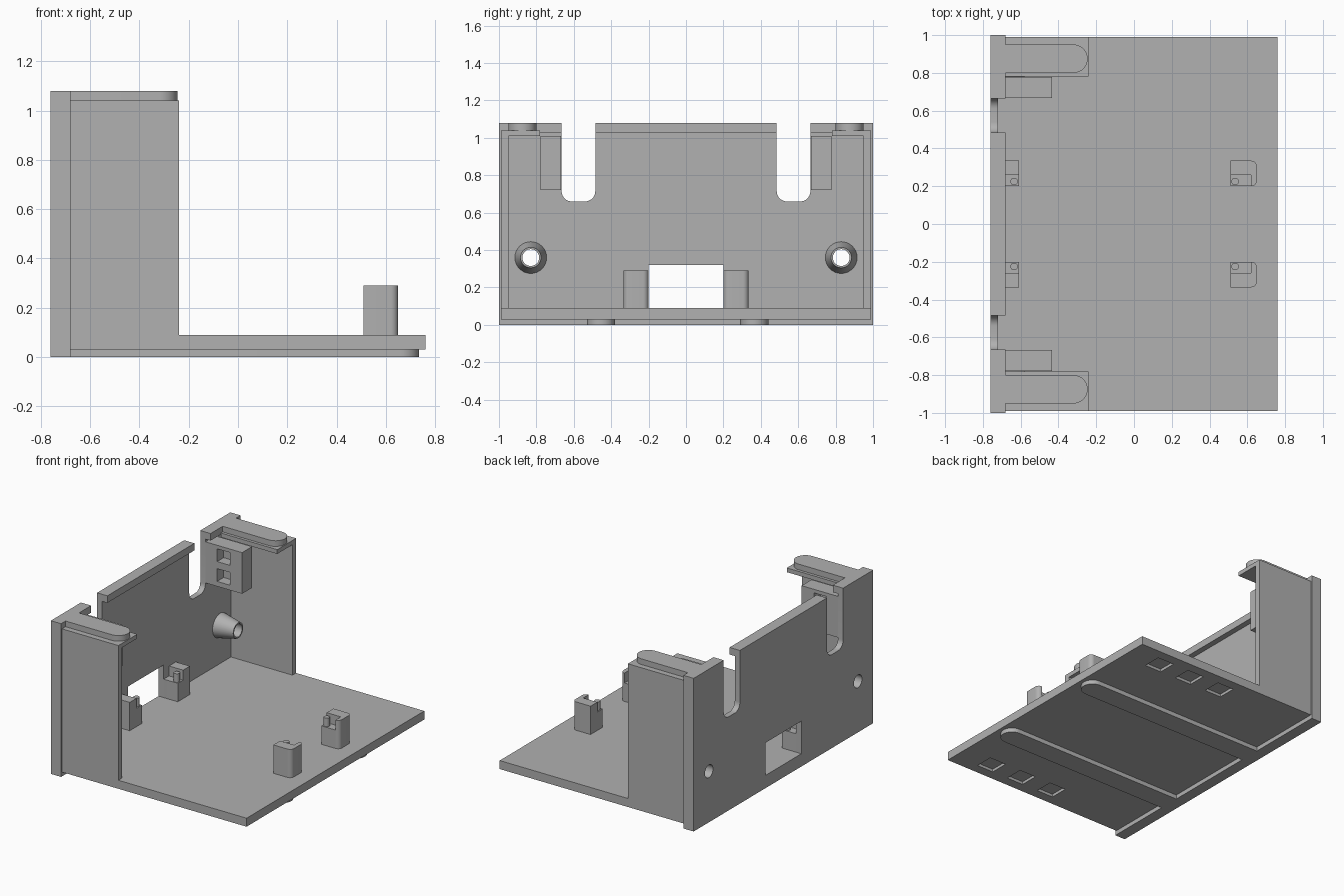
import bpy, bmesh, math

cube = bpy.data.objects.get("Cube")
if cube:
    bpy.data.objects.remove(cube)

grey = bpy.data.materials.new("plain grey")
grey.use_nodes = True
grey.diffuse_color = (0.44, 0.44, 0.44, 1)
grey.node_tree.nodes["Principled BSDF"].inputs["Base Color"].default_value = grey.diffuse_color


def finish(name, bm, smooth=False):
    bmesh.ops.recalc_face_normals(bm, faces=bm.faces)
    mesh = bpy.data.meshes.new(name)
    bm.to_mesh(mesh)
    bm.free()
    mesh.materials.append(grey)
    obj = bpy.data.objects.new(name, mesh)
    bpy.context.collection.objects.link(obj)
    if smooth:
        smooth_edges(obj)
    return obj


def activate(obj):
    bpy.ops.object.select_all(action='DESELECT')
    obj.select_set(True)
    bpy.context.view_layer.objects.active = obj


def smooth_edges(obj):
    activate(obj)
    bpy.ops.object.shade_smooth_by_angle(angle=math.radians(35))


def slab(name, points, lo, hi, axis='z', smooth=False):
    """Extrude an outline: (x, y) along z, or (y, z) along x."""
    bm = bmesh.new()
    place = (lambda p, h: (h, *p)) if axis == 'x' else (lambda p, h: (*p, h))
    rings = [[bm.verts.new(place(p, h)) for p in points] for h in (lo, hi)]
    for ring in rings:
        bm.faces.new(ring)
    n = len(points)
    for i in range(n):
        j = (i + 1) % n
        bm.faces.new((rings[0][i], rings[0][j], rings[1][j], rings[1][i]))
    return finish(name, bm, smooth)


def box(name, x, y, z):
    y = sorted(y)
    return slab(name, [(x[0], y[0]), (x[1], y[0]), (x[1], y[1]), (x[0], y[1])], *z)


def arc(cx, cy, r, start, end, steps=8):
    angles = [math.radians(start + (end - start) * i / steps) for i in range(steps + 1)]
    return [(cx + r * math.cos(a), cy + r * math.sin(a)) for a in angles]


def tongue(x0, x1, y0, y1):
    """Strip with a half-round +x end."""
    r = (y1 - y0) / 2
    return [(x0, y0)] + arc(x1 - r, y0 + r, r, -90, 90, 20) + [(x0, y1)]


def cone(name, y, z, x0, x1, r0, r1):
    bm = bmesh.new()
    ends = [[bm.verts.new((x, *p)) for p in arc(y, z, r, 0, 360, 32)[:-1]]
            for x, r in ((x0, r0), (x1, r1))]
    for ring in ends:
        bm.faces.new(ring)
    for i in range(32):
        j = (i + 1) % 32
        bm.faces.new((ends[0][i], ends[0][j], ends[1][j], ends[1][i]))
    return finish(name, bm)


def cut(obj, cutters):
    activate(obj)
    for cutter in cutters:
        mod = obj.modifiers.new("cut", 'BOOLEAN')
        mod.operation, mod.solver, mod.object = 'DIFFERENCE', 'EXACT', cutter
        bpy.ops.object.modifier_apply(modifier=mod.name)
        bpy.data.objects.remove(cutter)


# Main sizes
BACK, SKIN, RIM, FRONT = -0.76, -0.72, -0.68, 0.76
TOP, FLOOR, UNDER = 1.08, 0.09, 0.03
SIDES = (("left", 1), ("right", -1))
NOTCH_IN, NOTCH_OUT, NOTCH_LOW, R = 0.485, 0.665, 0.66, 0.055

# Back wall outline with two round-bottomed notches
half = [(NOTCH_IN, TOP)]
half += arc(NOTCH_IN + R, NOTCH_LOW + R, R, 180, 270)
half += arc(NOTCH_OUT - R, NOTCH_LOW + R, R, 270, 360)
half += [(NOTCH_OUT, TOP), (1, TOP), (1, 0)]
wall = slab("back_wall", half + [(-y, z) for y, z in reversed(half)], BACK, SKIN, 'x')
cut(wall, [box("window_cutter", (-0.8, -0.6), (-0.2, 0.2), (FLOOR, 0.32))]
    + [cone("hole_cutter", s * 0.83, 0.36, -0.8, -0.6, 0.045, 0.045) for _, s in SIDES])
smooth_edges(wall)

# Thickened rims of the back wall
box("wall_bottom_rim", (SKIN, RIM), (-1, 1), (0, FLOOR))
box("wall_top_lip", (SKIN, RIM), (-NOTCH_IN, NOTCH_IN), (1.03, TOP))

# Floor with square pockets underneath
floor = box("floor_plate", (RIM, FRONT), (-0.99, 0.99), (UNDER, FLOOR))
cut(floor, [box("pocket_cutter", (x - 0.065, x + 0.065), (s * 0.79, s * 0.92), (0, UNDER + 0.02))
            for _, s in SIDES for x in (0.5, 0.245, -0.01)])

# Sliding rails under the floor
for side, y0 in (("left", 0.29), ("right", -0.53)):
    slab(side + "_floor_rail", tongue(RIM, 0.735, y0, y0 + 0.15), 0, UNDER, smooth=True)

for side, s in SIDES:
    # Side wall, its rim, flange and top rail
    box(side + "_wall_lip", (SKIN, RIM), (s * NOTCH_OUT, s), (1.03, TOP))
    box(side + "_wall_rim", (SKIN, RIM), (s * 0.95, s), (FLOOR, 1.03))
    box(side + "_side_wall", (RIM, -0.24), (s * 0.95, s * 0.99), (FLOOR, 1.01))
    box(side + "_flange", (RIM, -0.24), (s * 0.78, s * 0.99), (1.01, 1.04))
    y0, y1 = sorted((s * 0.8, s * 0.95))
    slab(side + "_top_rail", tongue(RIM, -0.245, y0, y1), 1.04, TOP, smooth=True)

    # Clip block with two square sockets on its inner face
    block = box(side + "_clip_block", (SKIN, -0.435), (s * 0.667, s * 0.778), (0.72, 1.01))
    cut(block, [box("socket_cutter", (-0.63, -0.53), (s * 0.6, s * 0.74), (z - 0.045, z + 0.045))
                for z in (0.8, 0.94)])

    # Tapered screw boss
    boss = cone(side + "_screw_boss", s * 0.83, 0.36, SKIN, -0.58, 0.085, 0.055)
    cut(boss, [cone("bore_cutter", s * 0.83, 0.36, -0.8, -0.5, 0.045, 0.045)])
    smooth_edges(boss)

    # Board posts: ledge with a pin, and a raised corner
    for place, x0, d in (("front", 0.51, 1), ("rear", -0.61, -1)):
        name = side + "_" + place + "_post"

        def put(pts):
            return [(x0 + d * u, s * (0.2 + v)) for u, v in pts]

        rounded = arc(0.11, 0.03, 0.03, -90, 0) + arc(0.11, 0.105, 0.03, 0, 90)
        slab(name, put([(0, 0)] + rounded + [(0, 0.135)]), FLOOR, 0.22, smooth=True)
        corner = [(0.11, 0.06), (0.11, 0)] + rounded[1:] + [(0, 0.135), (0, 0.06)]
        slab(name + "_corner", put(corner), 0.22, 0.29, smooth=True)
        slab(name + "_pin", put(arc(0.025, 0.025, 0.02, 0, 360, 16)[:-1]), 0.22, 0.28, smooth=True)
